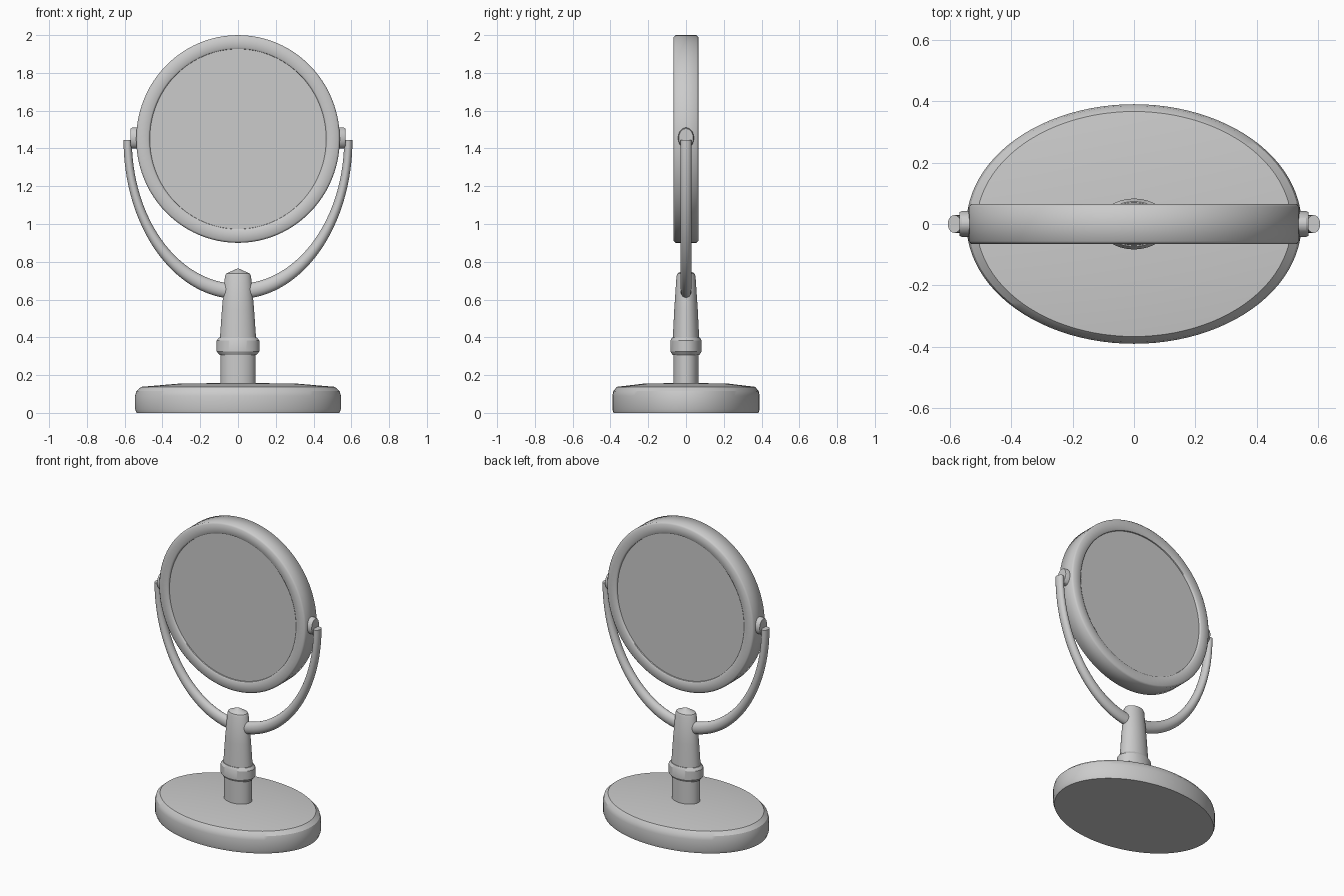
import bpy
import bmesh
import math
from mathutils import Matrix, Vector

cube = bpy.data.objects.get("Cube")
if cube:
    bpy.data.objects.remove(cube, do_unlink=True)

SEGMENTS = 96
grey = bpy.data.materials.new("light_grey")
grey.use_nodes = True
COLOUR = (0.6, 0.6, 0.6, 1)
grey.diffuse_color = COLOUR
grey.node_tree.nodes["Principled BSDF"].inputs["Base Color"].default_value = COLOUR


def loft(name, rings, matrix=Matrix(), closed=False, angle=30):
    """Skin a series of equal rings; cap the ends or join last to first."""
    bm = bmesh.new()
    loops = [[bm.verts.new(p) for p in ring] for ring in rings]
    pairs = list(zip(loops, loops[1:]))
    if closed:
        pairs.append((loops[-1], loops[0]))
    else:
        bm.faces.new(loops[0])
        bm.faces.new(loops[-1])
    for a, b in pairs:
        for i in range(len(a)):
            j = (i + 1) % len(a)
            bm.faces.new((a[i], a[j], b[j], b[i]))
    bmesh.ops.recalc_face_normals(bm, faces=bm.faces)
    bm.transform(matrix)
    mesh = bpy.data.meshes.new(name)
    bm.to_mesh(mesh)
    bm.free()
    mesh.materials.append(grey)
    obj = bpy.data.objects.new(name, mesh)
    bpy.context.collection.objects.link(obj)
    bpy.ops.object.select_all(action='DESELECT')
    obj.select_set(True)
    bpy.context.view_layer.objects.active = obj
    bpy.ops.object.shade_smooth_by_angle(angle=math.radians(angle))
    return obj


def oval_lathe(name, profile, ratio, **options):
    """Oval turning: profile holds (x radius, height); ratio = y / x."""
    turns = [math.tau * i / SEGMENTS for i in range(SEGMENTS)]
    rings = [[Vector((r * math.cos(t), r * ratio * math.sin(t), z)) for t in turns]
             for r, z in profile]
    return loft(name, rings, **options)


# Oval foot with a rounded shoulder and gently domed top
oval_lathe("base", [(0.537, 0), (0.545, 0.02), (0.545, 0.09), (0.538, 0.115),
                    (0.512, 0.138), (0.3, 0.156), (0.01, 0.158)], 0.715)

# Stem: lower post, collar and tapering socket
oval_lathe("lower_post", [(0.092, 0.14), (0.092, 0.33)], 0.73)
oval_lathe("collar", [(0.098, 0.307), (0.113, 0.325), (0.113, 0.383),
                      (0.1, 0.4)], 0.73)
oval_lathe("upper_post", [(0.096, 0.39), (0.085, 0.55), (0.069, 0.725),
                          (0.062, 0.738), (0.004, 0.764)], 0.73)

# Round frame, open in the middle, with softened edges
CENTRE = Matrix.Translation((0, 0, 1.45)) @ Matrix.Rotation(math.pi / 2, 4, 'X')
half = [(0.466, 0.045), (0.468, 0.059), (0.476, 0.064), (0.529, 0.065), (0.539, 0.056)]
oval_lathe("mirror_frame", half + [(r, -y) for r, y in reversed(half)], 1.02,
           matrix=CENTRE, closed=True, angle=50)

# Glass visible on both faces, set slightly into the frame
oval_lathe("mirror_glass", [(0.47, -0.052), (0.47, 0.052)], 1.02, matrix=CENTRE)

# Forked arms and pivot knobs on both sides
for side, label in ((1, "left"), (-1, "right")):
    rings = []
    steps = 32
    for k in range(steps + 1):
        t = k / steps * math.radians(88)
        inner = Vector((0.562 * math.cos(t), 0, 1.445 - 0.762 * math.sin(t)))
        outer = Vector((0.606 * math.cos(t), 0, 1.445 - 0.842 * math.sin(t)))
        middle, reach = (inner + outer) / 2, (outer - inner) / 2
        ring = []
        for i in range(20):
            a = math.tau * i / 20
            p = middle + reach * math.cos(a) + Vector((0, 0.029 * math.sin(a), 0))
            ring.append(Vector((p.x * side, p.y, p.z)))
        rings.append(ring)
    loft(label + "_arm", rings, angle=50)

    place = (Matrix.Translation((0, 0, 1.455))
             @ Matrix.Rotation(side * math.pi / 2, 4, 'Y'))
    oval_lathe(label + "_pivot", [(0.055, 0.5), (0.055, 0.56), (0.05, 0.568)],
               0.76, matrix=place)
